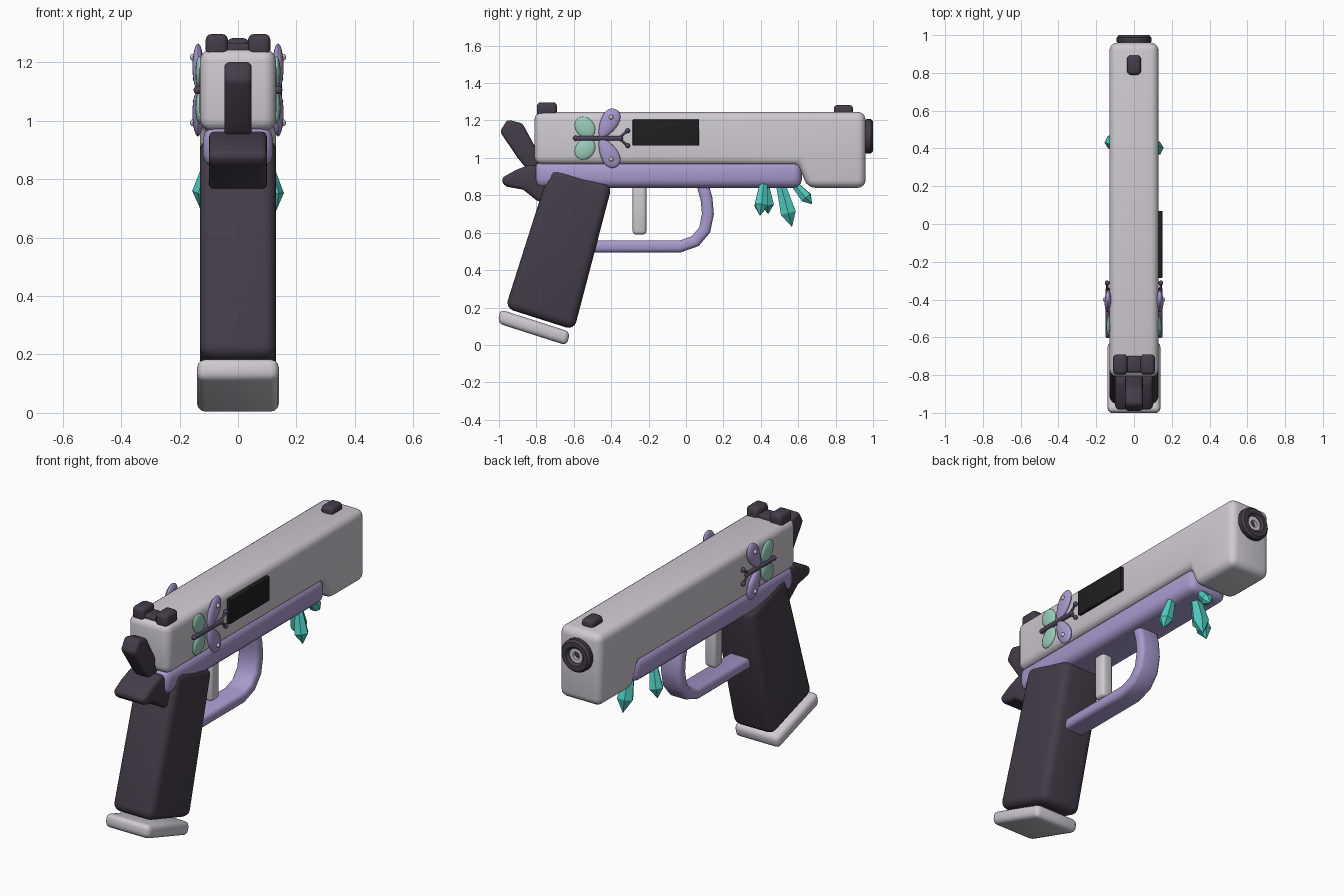
import bpy, bmesh, math
from mathutils import Vector, Matrix

cube = bpy.data.objects.get("Cube")
if cube:
    bpy.data.objects.remove(cube, do_unlink=True)


def material(name, rgb):
    m = bpy.data.materials.new(name)
    m.use_nodes = True
    m.diffuse_color = (*rgb, 1)
    m.node_tree.nodes["Principled BSDF"].inputs["Base Color"].default_value = (*rgb, 1)
    return m


SILVER = material("pale silver", (0.62, 0.59, 0.64))
DARK = material("dark plum", (0.058, 0.046, 0.066))
LAVENDER = material("lavender", (0.39, 0.32, 0.61))
TEAL = material("teal crystal", (0.08, 0.6, 0.52))
MINT = material("mint", (0.32, 0.61, 0.49))
BLACK = material("black", (0.014, 0.014, 0.014))
PLUM = material("insect plum", (0.085, 0.06, 0.11))


def finish(bm, name, mat, smooth=True):
    bmesh.ops.recalc_face_normals(bm, faces=bm.faces)
    mesh = bpy.data.meshes.new(name)
    bm.to_mesh(mesh)
    bm.free()
    mesh.materials.append(mat)
    ob = bpy.data.objects.new(name, mesh)
    bpy.context.collection.objects.link(ob)
    if smooth:
        bpy.ops.object.select_all(action='DESELECT')
        ob.select_set(True)
        bpy.context.view_layer.objects.active = ob
        bpy.ops.object.shade_smooth_by_angle(angle=math.radians(40))
    return ob


def prism(name, profile, x0, x1, mat, bevel=0.02, segments=3):
    """Extrude a (y, z) profile from x0 to x1 and round its sharp edges."""
    bm = bmesh.new()
    face = bm.faces.new([bm.verts.new((x0, y, z)) for y, z in profile])
    ext = bmesh.ops.extrude_face_region(bm, geom=[face])
    bmesh.ops.translate(bm, vec=(x1 - x0, 0, 0),
                        verts=[v for v in ext["geom"] if isinstance(v, bmesh.types.BMVert)])
    bmesh.ops.recalc_face_normals(bm, faces=bm.faces)
    sharp = [e for e in bm.edges if e.calc_face_angle(0) > math.radians(35)]
    bmesh.ops.bevel(bm, geom=sharp, offset=bevel, segments=segments, profile=0.5,
                    affect='EDGES', clamp_overlap=True)
    return finish(bm, name, mat)


def box(name, x0, x1, y0, y1, z0, z1, mat, bevel=0.02):
    return prism(name, [(y0, z0), (y1, z0), (y1, z1), (y0, z1)], x0, x1, mat, bevel)


def lathe(name, profile, start, direction, mat, sides, smooth=True, closed=False):
    """Spin (radius, height) points around an axis from start along direction."""
    bm = bmesh.new()
    turn = Vector(direction).to_track_quat('Z', 'Y').to_matrix().to_4x4()
    place = Matrix.Translation(start) @ turn
    rings = []
    for r, h in profile:
        rings.append([bm.verts.new(place @ Vector((r * math.cos(a), r * math.sin(a), h)))
                      for a in (math.tau * i / sides for i in range(sides))])
    pairs = list(zip(rings, rings[1:]))
    if closed:
        pairs.append((rings[-1], rings[0]))
    for a, b in pairs:
        for i in range(sides):
            j = (i + 1) % sides
            bm.faces.new((a[i], a[j], b[j], b[i]))
    if not closed:
        bm.faces.new(rings[0])
        bm.faces.new(rings[-1])
    bmesh.ops.remove_doubles(bm, verts=bm.verts, dist=0.0005)
    return finish(bm, name, mat, smooth)


def rod(name, a, b, r, mat):
    a, b = Vector(a), Vector(b)
    return lathe(name, [(r, 0), (r, (b - a).length)], a, b - a, mat, 10)


def blob(name, centre, radii, mat, angle=0, taper=0):
    """Ellipsoid turned about x; taper narrows its lower end."""
    bm = bmesh.new()
    bmesh.ops.create_uvsphere(bm, u_segments=20, v_segments=12, radius=1)
    for v in bm.verts:
        v.co.y *= 1 + taper * v.co.z
        v.co = Vector([c * r for c, r in zip(v.co, radii)])
    bm.transform(Matrix.Translation(centre) @ Matrix.Rotation(angle, 4, 'X'))
    return finish(bm, name, mat)


# Slide with deeper nose, and frame rail
prism("slide", [(-0.81, 0.965), (0.6, 0.965), (0.65, 0.84), (0.96, 0.84),
                (0.96, 1.246), (-0.81, 1.246)], -0.13, 0.13, SILVER, 0.042, 4)
box("frame", -0.12, 0.12, -0.81, 0.62, 0.84, 0.98, LAVENDER, 0.045)
box("ejection_port", 0.12, 0.15, -0.285, 0.07, 1.065, 1.205, BLACK, 0.004)

# Grip and magazine base
prism("grip", [(-0.725, 0.955), (-0.395, 0.855), (-0.598, 0.08), (-0.966, 0.197)],
      -0.13, 0.13, DARK, 0.045, 4)
prism("magazine_base", [(-0.995, 0.19), (-0.62, 0.07), (-0.637, -0.003), (-1.005, 0.115)],
      -0.14, 0.14, SILVER, 0.027)

# Trigger and its guard, a band offset either side of a path
box("trigger", -0.035, 0.035, -0.285, -0.212, 0.59, 0.88, SILVER, 0.018)
path = [Vector(p) for p in [(-0.56, 0.527), (-0.03, 0.527), (0.05, 0.555), (0.1, 0.615),
                            (0.117, 0.7), (0.11, 0.78), (0.085, 0.87)]]
inner, outer = [], []
for i, p in enumerate(path):
    d = (path[min(i + 1, len(path) - 1)] - path[max(i - 1, 0)]).normalized()
    n = Vector((-d.y, d.x)) * 0.032
    inner.append(p + n)
    outer.append(p - n)
prism("trigger_guard", outer + inner[::-1], -0.065, 0.065, LAVENDER, 0.022)

# Hammer and rear tang
prism("hammer", [(-0.955, 1.205), (-0.875, 1.185), (-0.785, 1.02), (-0.78, 0.93),
                 (-0.86, 0.95), (-0.9, 1.0), (-0.995, 1.14)], -0.047, 0.047, DARK, 0.018)
prism("tang", [(-0.99, 0.89), (-0.91, 0.935), (-0.83, 0.967), (-0.7, 0.93),
               (-0.72, 0.76), (-0.79, 0.765), (-0.87, 0.83), (-0.97, 0.848)],
      -0.1, 0.1, DARK, 0.022)

# Sights
for side, x in (("right", -0.0725), ("left", 0.0725)):
    box("rear_sight_" + side, x - 0.038, x + 0.038, -0.797, -0.69, 1.22, 1.297, DARK)
box("rear_sight_bridge", -0.045, 0.045, -0.785, -0.7, 1.22, 1.265, DARK, 0.01)
box("front_sight", -0.037, 0.037, 0.79, 0.893, 1.22, 1.283, DARK)

# Muzzle ring around a hollow barrel
lathe("muzzle_ring", [(0.042, 0), (0.08, 0), (0.092, 0.015), (0.092, 0.038),
                      (0.08, 0.05), (0.055, 0.05), (0.042, 0.038)],
      (0, 0.95, 1.115), (0, 1, 0), DARK, 32, closed=True)
lathe("barrel", [(0.02, 0), (0.045, 0), (0.045, 0.035), (0.02, 0.035)],
      (0, 0.95, 1.115), (0, 1, 0), SILVER, 24, closed=True)
lathe("bore", [(0.022, 0), (0.022, 0.018)], (0, 0.95, 1.115), (0, 1, 0), DARK, 24)

# Crystals hanging under the frame
for name, top, tip, r in [
        ("left", (0.09, 0.415, 0.87), (0.13, 0.395, 0.69), 0.04),
        ("right", (-0.09, 0.42, 0.87), (-0.13, 0.44, 0.7), 0.04),
        ("centre", (0, 0.5, 0.88), (0, 0.567, 0.63), 0.047),
        ("front", (0.03, 0.57, 0.87), (0.04, 0.675, 0.752), 0.034)]:
    axis = Vector(tip) - Vector(top)
    h = axis.length
    lathe("crystal_" + name, [(r * 0.55, 0), (r, h * 0.7), (0, h)], top, axis, TEAL, 6, False)

# A butterfly on each side of the slide
for side, s in (("left", 1), ("right", -1)):
    rod("butterfly_body_" + side, (s * 0.138, -0.59, 1.105), (s * 0.138, -0.35, 1.105), 0.013, PLUM)
    for end, y in (("tail", -0.59), ("head", -0.35)):
        blob(f"butterfly_{end}_{side}", (s * 0.138, y, 1.105), (0.014,) * 3, PLUM)
    for level, k in (("upper", 1), ("lower", -1)):
        tag = level + "_" + side
        blob("front_wing_" + tag, (s * 0.137, -0.415, 1.105 + k * 0.078),
             (0.019, 0.046, 0.087), LAVENDER,
             -math.radians(29) if k > 0 else math.radians(180 + 29), 0.3)
        blob("back_wing_" + tag, (s * 0.132, -0.54, 1.105 + k * 0.058),
             (0.014, 0.05, 0.062), MINT, k * math.radians(40))
        blob("wing_spot_" + tag, (s * 0.153, -0.4, 1.105 + k * 0.112), (0.012,) * 3, SILVER)
        tip = (s * 0.142, -0.312, 1.105 + k * 0.04)
        rod("antenna_" + tag, (s * 0.14, -0.36, 1.105), tip, 0.006, PLUM)
        blob("antenna_tip_" + tag, tip, (0.013,) * 3, PLUM)
